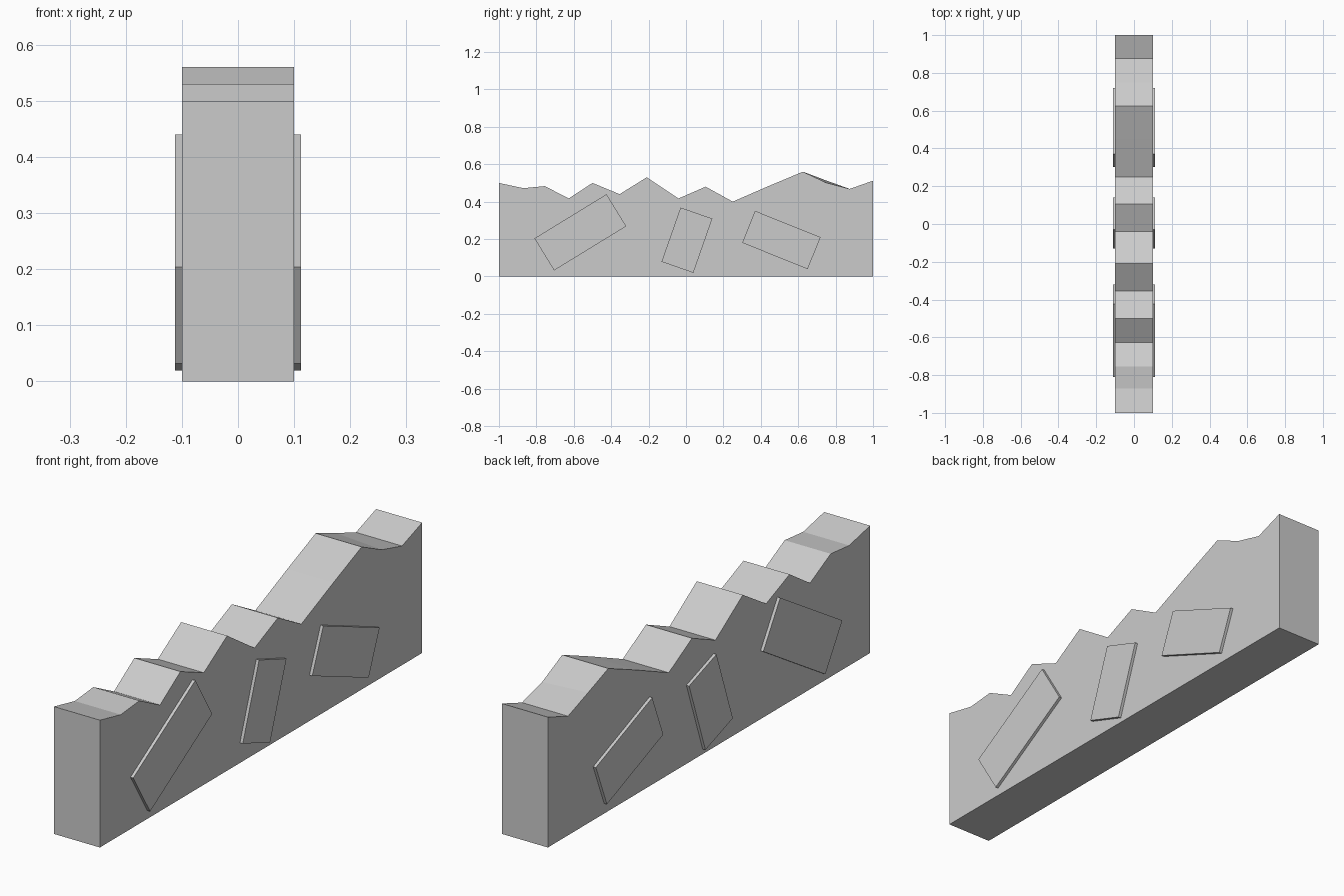
import bpy, bmesh
from math import radians
from mathutils import Matrix

if "Cube" in bpy.data.objects:
    bpy.data.objects.remove(bpy.data.objects["Cube"])

HALF = 0.1      # half thickness of the wall
RELIEF = 0.112  # half thickness through the raised stones


def make_object(name, bm):
    bmesh.ops.recalc_face_normals(bm, faces=bm.faces)
    mesh = bpy.data.meshes.new(name)
    bm.to_mesh(mesh)
    bm.free()
    obj = bpy.data.objects.new(name, mesh)
    bpy.context.collection.objects.link(obj)
    return obj


# Broken wall: jagged crest (y, z) extruded across x
crest = [(-1, 0.5), (-0.87, 0.472), (-0.755, 0.483), (-0.627, 0.417),
         (-0.5, 0.5), (-0.355, 0.44), (-0.21, 0.53), (-0.04, 0.417),
         (0.105, 0.48), (0.25, 0.40), (0.45, 0.487), (0.625, 0.56),
         (0.75, 0.513), (0.875, 0.468), (1, 0.512)]
SAG = {12: 0.012}  # one crest point is chipped lower on the right side

bm = bmesh.new()
sides = []
for x in (-HALF, HALF):
    top = [bm.verts.new((x, y, z - (SAG.get(i, 0) if x > 0 else 0)))
           for i, (y, z) in enumerate(crest)]
    loop = top + [bm.verts.new((x, 1, 0)), bm.verts.new((x, -1, 0))]
    bm.faces.new(loop)
    sides.append(loop)
left, right = sides
for i in range(len(left)):
    j = (i + 1) % len(left)
    bm.faces.new((left[i], left[j], right[j], right[i]))
make_object("broken_wall", bm)


# Raised stones: tilted blocks that pass through the wall and show on both sides
def stone(name, y, z, length, height, tilt):
    bm = bmesh.new()
    bmesh.ops.create_cube(bm, size=1, matrix=Matrix.Translation((0, y, z))
                          @ Matrix.Rotation(radians(tilt), 4, 'X')
                          @ Matrix.Diagonal((2 * RELIEF, length, height, 1)))
    make_object(name, bm)


stone("stone_front", -0.565, 0.236, 0.452, 0.201, 31.5)
stone("stone_middle", 0.005, 0.194, 0.18, 0.307, -19.3)
stone("stone_back", 0.51, 0.195, 0.377, 0.184, -21.9)
